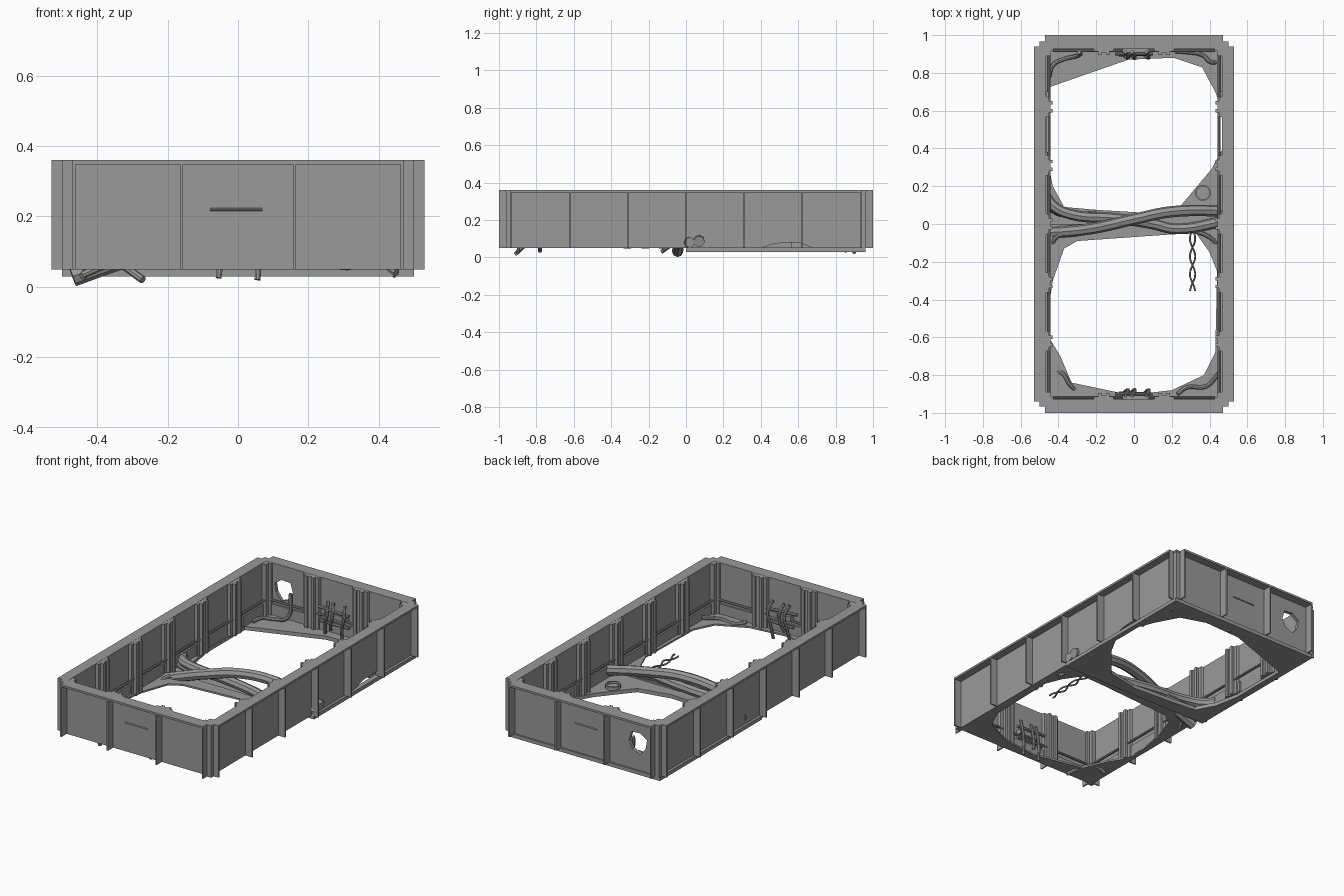
import bpy, bmesh, math
from mathutils import Vector

cube = bpy.data.objects.get("Cube")
if cube:
    bpy.data.objects.remove(cube, do_unlink=True)

GREY = (0.32, 0.32, 0.32, 1)
mat = bpy.data.materials.new("worn grey")
mat.use_nodes = True
mat.diffuse_color = GREY
mat.node_tree.nodes["Principled BSDF"].inputs["Base Color"].default_value = GREY

FLOOR, TOP = 0.05, 0.36
HX, HY = 0.465, 0.93          # inner half sizes of the room
WALL = 0.02


def rect(u0, v0, u1, v1):
    return [(u0, v0), (u1, v0), (u1, v1), (u0, v1)]


def plate(name, outer, holes, lo, hi, axis="z"):
    """Extrude an outline with holes along an axis from lo to hi."""
    place = {"x": lambda u, v, w: (w, u, v),
             "y": lambda u, v, w: (u, w, v),
             "z": lambda u, v, w: (u, v, w)}[axis]
    bm = bmesh.new()
    for loop in [outer] + holes:
        vs = [bm.verts.new(place(u, v, lo)) for u, v in loop]
        for a, b in zip(vs, vs[1:] + vs[:1]):
            bm.edges.new((a, b))
    bmesh.ops.triangle_fill(bm, edges=bm.edges[:], use_beauty=True)
    out = bmesh.ops.extrude_face_region(bm, geom=bm.faces[:])
    moved = [g for g in out["geom"] if isinstance(g, bmesh.types.BMVert)]
    bmesh.ops.translate(bm, verts=moved, vec=Vector(place(0, 0, hi - lo)))
    bmesh.ops.recalc_face_normals(bm, faces=bm.faces[:])
    me = bpy.data.meshes.new(name)
    bm.to_mesh(me)
    bm.free()
    me.materials.append(mat)
    ob = bpy.data.objects.new(name, me)
    bpy.context.collection.objects.link(ob)
    return ob


def tube(name, points, radius):
    """Smooth round tube through the points."""
    cu = bpy.data.curves.new(name, "CURVE")
    cu.dimensions = "3D"
    cu.bevel_depth = radius
    cu.bevel_resolution = 2
    cu.resolution_u = 6
    cu.use_fill_caps = True
    sp = cu.splines.new("BEZIER")
    sp.bezier_points.add(len(points) - 1)
    for bp, p in zip(sp.bezier_points, points):
        bp.co = p
        bp.handle_left_type = bp.handle_right_type = "AUTO"
    cu.materials.append(mat)
    ob = bpy.data.objects.new(name, cu)
    bpy.context.collection.objects.link(ob)
    bpy.ops.object.select_all(action="DESELECT")
    ob.select_set(True)
    bpy.context.view_layer.objects.active = ob
    bpy.ops.object.convert(target="MESH")
    bpy.ops.object.shade_smooth_by_angle()
    return ob


# Top flange with stepped corners
quarter = [(0.53, 0.94), (0.5, 0.94), (0.5, 0.965), (0.47, 0.965), (0.47, 1.0)]
outline = quarter + [(-x, y) for x, y in quarter[::-1]]
outline += [(-x, -y) for x, y in outline]
plate("top_flange", outline, [rect(-HX, -HY, HX, HY)], TOP - 0.012, TOP)

# Walls: one torn at the bottom, one with a ragged round hole
torn = [(-HY, FLOOR), (0.4, FLOOR), (0.48, 0.075), (0.6, 0.08), (0.68, FLOOR),
        (HY, FLOOR), (HY, TOP - 0.005), (-HY, TOP - 0.005)]
plate("left_wall", torn, [], HX, HX + WALL, "x")
plate("right_wall", rect(-HY, FLOOR, HY, TOP - 0.005), [], -HX - WALL, -HX, "x")
end = rect(-HX - WALL, FLOOR, HX + WALL, TOP - 0.005)
hole = [(-0.35 + r * math.cos(i * math.tau / 7), 0.215 + r * math.sin(i * math.tau / 7))
        for i, r in enumerate([0.06, 0.07, 0.06, 0.065, 0.055, 0.07, 0.06])]
plate("front_wall", end, [], -HY - WALL, -HY, "y")
plate("back_wall", end, [hole], HY, HY + WALL, "y")

# Outside fins, inside pilasters, skirting and conduit
half = [(0.055, 0), (0.05, 0.018), (0.03, 0.018), (0.03, 0.036), (0.012, 0.036), (0.012, 0.026)]
pilaster = half + [(-u, v) for u, v in half[::-1]]
for s in (-1, 1):
    for y in (-0.936, -0.62, -0.31, 0, 0.31, 0.62, 0.936):
        x0, x1 = sorted((s * (HX + 0.01), s * 0.53))
        plate("side_fin", rect(x0, y - 0.004, x1, y + 0.004), [], FLOOR, TOP - 0.002)
        if abs(y) < 0.9:
            pts = [(s * (HX + 0.002 - v), y + u) for u, v in pilaster]
            plate("side_pilaster", pts, [], FLOOR, TOP - 0.001)
    for x in (-0.466, -0.16, 0.16, 0.466):
        y0, y1 = sorted((s * (HY + 0.01), s * 1.0))
        plate("end_fin", rect(x - 0.004, y0, x + 0.004, y1), [], FLOOR, TOP - 0.002)
        if abs(x) < 0.4:
            pts = [(x + u, s * (HY + 0.002 - v)) for u, v in pilaster]
            plate("end_pilaster", pts, [], FLOOR, TOP - 0.001)
    for t in (-1, 1):
        # Stepped posts inside and outside each corner
        post = [(0.47, 0.935), (0.425, 0.935), (0.425, 0.915), (0.44, 0.915),
                (0.44, 0.89), (0.47, 0.89)]
        plate("corner_post", [(s * x, t * y) for x, y in post], [], FLOOR, TOP - 0.001)
        plate("outer_corner", rect(s * 0.47, t * 0.935, s * 0.498, t * 0.963), [],
              FLOOR, TOP - 0.002)
    x0, x1 = sorted((s * (HX - 0.01), s * (HX + 0.005)))
    plate("side_skirting", rect(x0, -HY, x1, 0.38), [], 0.055, 0.12)
    plate("side_skirting_end", rect(x0, 0.7, x1, HY), [], 0.055, 0.12)
    y0, y1 = sorted((s * (HY - 0.01), s * (HY + 0.005)))
    plate("end_skirting", rect(-HX, y0, HX, y1), [], 0.055, 0.12)
    tube("side_conduit", [(s * 0.45, -0.9, 0.145), (s * 0.45, 0.9, 0.145)], 0.007)
    tube("end_conduit", [(-0.43, s * 0.917, 0.145), (0.43, s * 0.917, 0.145)], 0.007)

# Broken floor, the back half sits lower
back_gap = [(-0.46, 0.72), (-0.26, 0.79), (-0.03, 0.87), (0.21, 0.88), (0.36, 0.83),
            (0.43, 0.7), (0.47, 0.6), (0.47, 0.4), (0.41, 0.29), (0.25, 0.1),
            (0.05, 0.06), (-0.2, 0.075), (-0.37, 0.09), (-0.43, 0.2), (-0.46, 0.35)]
front_gap = [(-0.46, -0.5), (-0.43, -0.3), (-0.37, -0.13), (-0.3, -0.09), (0.2, -0.055),
             (0.33, -0.05), (0.4, -0.15), (0.44, -0.25), (0.43, -0.68), (0.37, -0.8),
             (0.2, -0.88), (-0.02, -0.905), (-0.33, -0.84), (-0.39, -0.7), (-0.45, -0.6)]
plate("back_floor", rect(-0.5, 0, 0.5, 0.96), [back_gap], 0.03, 0.052)
plate("front_floor", rect(-0.48, -0.945, 0.48, 0), [front_gap], FLOOR, 0.06)

# Large crossing pipes
tube("pipe_high", [(-0.47, -0.045, 0.03), (-0.36, -0.04, 0.07), (-0.2, -0.02, 0.12),
                   (0, 0.025, 0.16), (0.2, 0.065, 0.15), (0.5, 0.07, 0.085)], 0.03)
tube("pipe_low", [(-0.47, 0.15, 0.09), (-0.42, 0.09, 0.095), (-0.33, 0.05, 0.1),
                  (-0.1, 0.03, 0.095), (0.1, 0, 0.09), (0.22, -0.025, 0.085),
                  (0.5, 0.02, 0.08)], 0.028)
tube("pipe_thin", [(-0.46, 0.09, 0.07), (-0.38, 0.05, 0.075), (-0.2, 0.055, 0.07)], 0.014)

# Floor drain ring
ring = [[(0.365 + r * math.cos(a * math.tau / 20), 0.165 + r * math.sin(a * math.tau / 20))
         for a in range(20)] for r in (0.042, 0.034)]
plate("drain_ring", ring[0], [ring[1]], FLOOR, 0.072)
plate("drain_cover", ring[1], [], FLOOR, 0.06)

# Twisted pair of hanging wires
for phase in (0, math.pi):
    pts = [(0.31 + 0.014 * math.sin(i * 0.9 + phase), -0.03 - i * 0.027,
            0.06 + 0.008 * math.cos(i * 0.9 + phase)) for i in range(13)]
    tube("twisted_wire", pts, 0.005)

# Loose cables in the corners
cables = {
    "back_right_cable": [(-0.45, 0.78, 0.06), (-0.43, 0.84, 0.065), (-0.38, 0.87, 0.06),
                         (-0.3, 0.89, 0.08), (-0.29, 0.91, 0.22)],
    "back_left_cable": [(0.22, 0.91, 0.1), (0.28, 0.91, 0.07), (0.37, 0.89, 0.06),
                        (0.4, 0.86, 0.06), (0.45, 0.855, 0.035)],
    "front_right_cable": [(-0.44, -0.78, 0.035), (-0.38, -0.79, 0.06), (-0.34, -0.85, 0.065),
                          (-0.27, -0.91, 0.02)],
    "front_left_cable": [(0.23, -0.9, 0.07), (0.28, -0.865, 0.06), (0.38, -0.86, 0.065),
                         (0.45, -0.79, 0.08)],
    "middle_right_cable": [(-0.44, -0.13, 0.03), (-0.41, -0.07, 0.07), (-0.34, -0.04, 0.07)],
    "middle_left_cable": [(0.45, -0.12, 0.04), (0.4, -0.07, 0.07), (0.3, -0.03, 0.065)],
}
for name, pts in cables.items():
    tube(name, pts, 0.011)

# Bracket and bent tubes on both end walls, small rod outside
for s in (-1, 1):
    y0, y1 = sorted((s * 0.895, s * 0.935))
    plate("bracket_box", rect(-0.06, y0, 0.08, y1), [], 0.15, 0.18)
    tube("bracket_bar", [(-0.1, s * 0.9, 0.2), (0.1, s * 0.9, 0.19)], 0.009)
    tube("bracket_low_bar", [(-0.08, s * 0.895, 0.12), (0.1, s * 0.9, 0.12)], 0.009)
    for x, z in ((-0.045, 0.025), (-0.01, 0.08), (0.065, 0.02)):
        tube("bent_tube", [(x, s * 0.91, 0.24), (x + 0.015, s * 0.88, 0.18),
                           (x, s * 0.885, 0.11), (x - 0.01, s * 0.9, z)], 0.009)
    tube("outer_rod", [(-0.08, s * 0.951, 0.22), (0.07, s * 0.951, 0.22)], 0.004)
